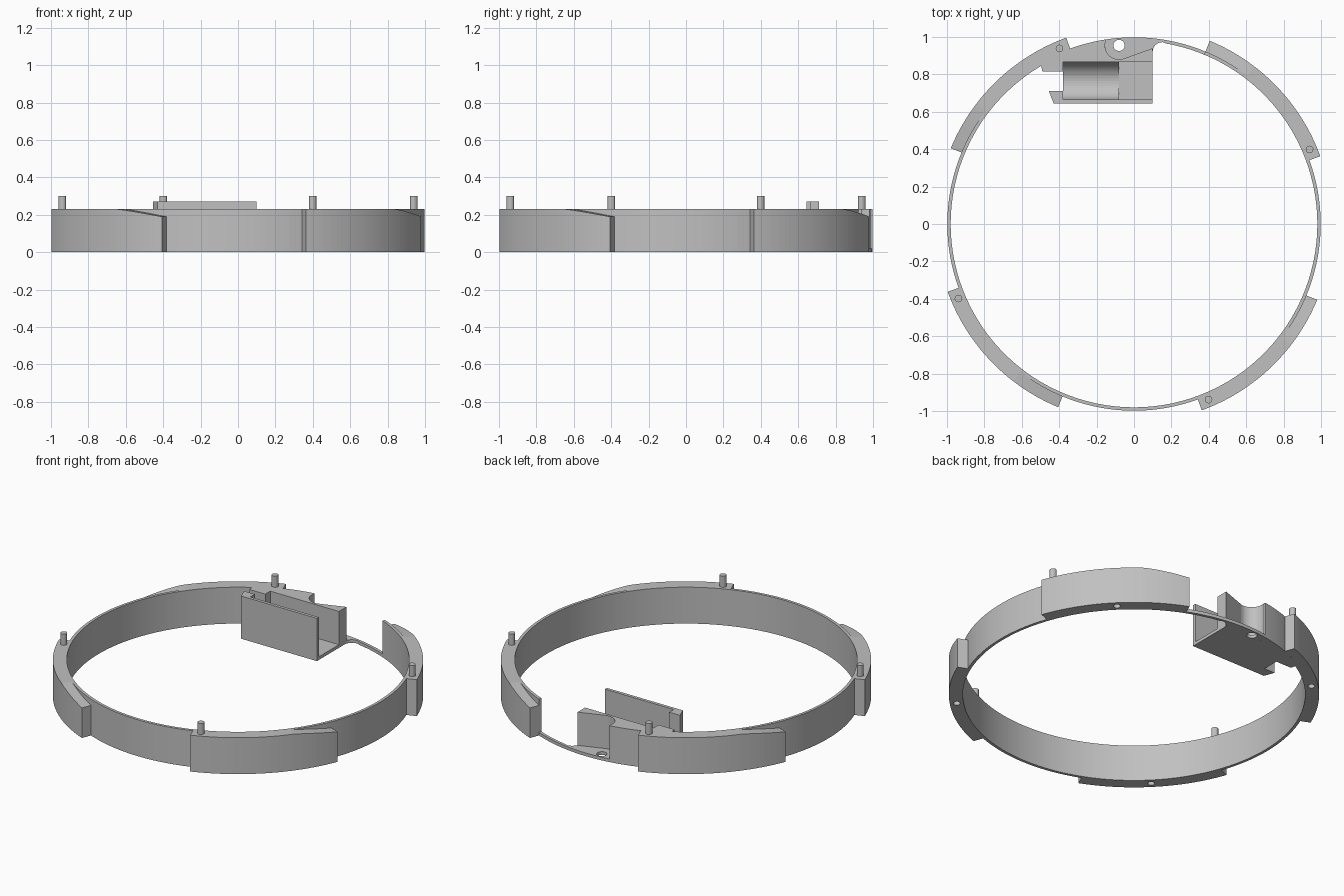
import bpy, bmesh
from math import radians, cos, sin

old = bpy.data.objects.get("Cube")
if old:
    bpy.data.objects.remove(old, do_unlink=True)

GREY = bpy.data.materials.new("plain_grey")
GREY.use_nodes = True
COLOUR = (0.53, 0.53, 0.53, 1)
GREY.diffuse_color = COLOUR
GREY.node_tree.nodes["Principled BSDF"].inputs["Base Color"].default_value = COLOUR

HEIGHT, FLOOR = 0.23, 0.02
R_IN, R_OUT, R_PAD, R_PIN = 0.98, 0.998, 1.06, 1.02


def polar(r, deg, cx=0, cy=0):
    return (cx + r * cos(radians(deg)), cy + r * sin(radians(deg)))


def arc(r, a0, a1, n, cx=0, cy=0):
    return [polar(r, a0 + (a1 - a0) * i / n, cx, cy) for i in range(n + 1)]


def finish(name, bm):
    bmesh.ops.recalc_face_normals(bm, faces=bm.faces[:])
    mesh = bpy.data.meshes.new(name)
    bm.to_mesh(mesh)
    bm.free()
    mesh.materials.append(GREY)
    obj = bpy.data.objects.new(name, mesh)
    bpy.context.collection.objects.link(obj)
    return obj


def prism(name, outline, lo, hi, axis="z"):
    """Extrude an outline: (x, y) along z, or (y, z) along x."""
    bm = bmesh.new()
    place = (lambda p: (p[0], p[1], lo)) if axis == "z" else (lambda p: (lo, p[0], p[1]))
    face = bm.faces.new([bm.verts.new(place(p)) for p in outline])
    out = bmesh.ops.extrude_face_region(bm, geom=[face])
    step = (0, 0, hi - lo) if axis == "z" else (hi - lo, 0, 0)
    moved = [v for v in out["geom"] if isinstance(v, bmesh.types.BMVert)]
    bmesh.ops.translate(bm, verts=moved, vec=step)
    return finish(name, bm)


def sweep(name, a0, a1, n, r0, r1, top):
    """Rectangular section swept round the centre; top(angle) is its height."""
    bm = bmesh.new()
    rings = []
    for i in range(n + 1):
        a = a0 + (a1 - a0) * i / n
        inner, outer, z = polar(r0, a), polar(r1, a), top(a)
        rings.append([bm.verts.new(p) for p in
                      ((*inner, 0), (*outer, 0), (*outer, z), (*inner, z))])
    for a, b in zip(rings, rings[1:]):
        for k in range(4):
            m = (k + 1) % 4
            bm.faces.new((a[k], a[m], b[m], b[k]))
    bm.faces.new(rings[0])
    bm.faces.new(rings[-1])
    return finish(name, bm)


def rod(name, x, y, r, lo, hi):
    return prism(name, arc(r, 0, 345, 23, x, y), lo, hi)


def drill(obj, x, y, r, depth):
    cutter = rod("drill_cutter", x, y, r, -0.05, depth)
    cutter.hide_render = True
    mod = obj.modifiers.new("hole", "BOOLEAN")
    mod.operation, mod.solver, mod.object = "DIFFERENCE", "EXACT", cutter
    bpy.context.view_layer.objects.active = obj
    bpy.ops.object.modifier_apply(modifier=mod.name)
    bpy.data.objects.remove(cutter, do_unlink=True)


# Thin ring wall, open at the back
sweep("ring_wall", 120, 427.5, 246, R_IN, R_OUT, lambda a: HEIGHT)

# Four outer pads with a lead-in ramp, a locating pin and a socket below
for i in range(4):
    turn = 90 * i

    def pad_top(a):
        t = max(0, (a - turn - 52.5) / 15)
        return HEIGHT - 0.04 * t ** 1.2

    pad = sweep(f"outer_pad_{i + 1}", 20 + turn, 67.5 + turn, 38, R_OUT, R_PAD, pad_top)
    drill(pad, *polar(R_PIN, 44.5 + turn), 0.02, 0.1)
    rod(f"locating_pin_{i + 1}", *polar(R_PIN, 23 + turn), 0.02, HEIGHT, 0.3)

# Thin floor strip across the gap, flared into the screw flange
HOLE = (-0.08, 0.955)
strip = arc(R_OUT, 99, 67.5, 26) + arc(R_IN, 67.5, 80, 10)
strip += arc(0.05, 85, 180, 8, 0.15, 0.922) + [(0.1, 0.88), (-0.15, 0.88)]
flange = prism("floor_strip", strip, 0, FLOOR)
drill(flange, *HOLE, 0.03, 0.1)

# Tall block behind the tray, scooped round the screw hole
block = arc(R_OUT, 120, 99, 16) + arc(0.075, 160, 285, 14, *HOLE)
block += [(0.1, 0.94), (0.1, 0.865), (-0.38, 0.865), (-0.38, 0.815), (-0.49, 0.815)]
prism("mount_block", block, 0, HEIGHT)

# Tray: flat floor at the open end, round cradle, front wall with end post
prism("tray_floor", [(-0.08, 0.665), (0.1, 0.665), (0.1, 0.865), (-0.08, 0.865)], 0, FLOOR)
cradle = arc(0.1, 180, 360, 24, 0.765, 0.12) + [(0.865, 0), (0.665, 0)]
prism("tray_cradle", cradle, -0.38, -0.08, "x")
front = [(0.1, 0.645), (0.1, 0.665), (-0.38, 0.665), (-0.38, 0.71), (-0.455, 0.71), (-0.43, 0.645)]
prism("tray_front_wall", front, 0, 0.27)
